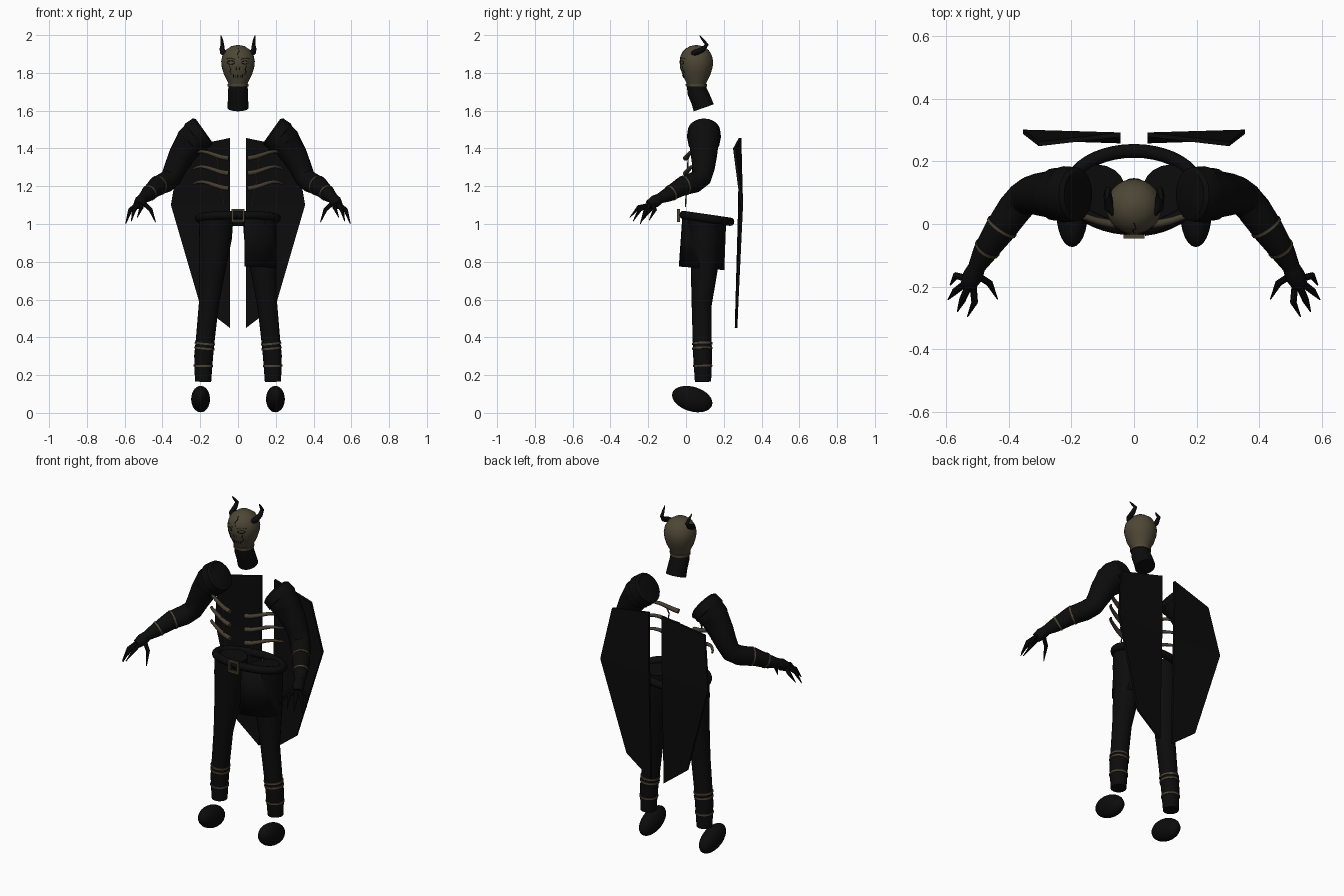
import bpy, bmesh, math
from mathutils import Vector, Matrix

if "Cube" in bpy.data.objects:
    bpy.data.objects.remove(bpy.data.objects["Cube"])


def material(name, rgb):
    m = bpy.data.materials.new(name)
    m.use_nodes = True
    m.diffuse_color = (*rgb, 1)
    m.node_tree.nodes["Principled BSDF"].inputs["Base Color"].default_value = (*rgb, 1)
    return m


BLACK = material("black cloth", (.0035, .0035, .0035))
BONE = material("aged bone", (.075, .062, .036))
RIB = material("brown bone", (.06, .047, .03))
X, Y, Z = Vector((1, 0, 0)), Vector((0, 1, 0)), Vector((0, 0, 1))


def finish(name, bm, mat, angle=40):
    bmesh.ops.recalc_face_normals(bm, faces=bm.faces[:])
    me = bpy.data.meshes.new(name)
    bm.to_mesh(me)
    bm.free()
    me.materials.append(mat)
    ob = bpy.data.objects.new(name, me)
    bpy.context.collection.objects.link(ob)
    bpy.ops.object.select_all(action='DESELECT')
    ob.select_set(True)
    bpy.context.view_layer.objects.active = ob
    if angle:
        bpy.ops.object.shade_smooth_by_angle(angle=math.radians(angle))
    return ob


def loft(name, stations, mat, ref=Y, sides=20, side=1, closed=False):
    """Round tube through stations of (x, y, z, radius)."""
    bm = bmesh.new()
    pts = [Vector((p[0] * side, p[1], p[2])) for p in stations]
    n = len(pts)
    rings = []
    for i, p in enumerate(pts):
        if closed:
            t = pts[(i + 1) % n] - pts[i - 1]
        else:
            t = pts[min(i + 1, n - 1)] - pts[max(i - 1, 0)]
        t.normalize()
        u = t.cross(ref).normalized()
        v = t.cross(u)
        ring = []
        for k in range(sides):
            a = 2 * math.pi * k / sides
            ring.append(bm.verts.new(p + (u * math.cos(a) + v * math.sin(a)) * stations[i][3]))
        rings.append(ring)
    for i in range(n if closed else n - 1):
        a, b = rings[i], rings[(i + 1) % n]
        for k in range(sides):
            j = (k + 1) % sides
            bm.faces.new((a[k], a[j], b[j], b[k]))
    if not closed:
        bm.faces.new(rings[0])
        bm.faces.new(rings[-1])
    return finish(name, bm, mat)


def band(name, path, seg, t, width, grow, mat, side):
    """Short cuff around one segment of a tube path."""
    a, b = Vector(path[seg]), Vector(path[seg + 1])
    dt = width / (b - a).length
    lo, hi = a.lerp(b, t - dt / 2), a.lerp(b, t + dt / 2)
    lo[3] += grow
    hi[3] += grow
    loft(name, [tuple(lo), tuple(hi)], mat, side=side)


def box(name, centre, size, mat):
    bm = bmesh.new()
    bmesh.ops.create_cube(bm, size=1, matrix=Matrix.Translation(centre) @ Matrix.Diagonal((*size, 1)))
    return finish(name, bm, mat, 0)


# Head: turned egg shape
HEAD_Y = .055
PROFILE = [(.046, 1.725), (.054, 1.75), (.074, 1.79), (.086, 1.83), (.089, 1.86),
           (.083, 1.89), (.066, 1.92), (.036, 1.941), (.006, 1.947)]
loft("head", [(0, HEAD_Y, z, r) for r, z in PROFILE], BONE, sides=32)
loft("jaw_rim", [(0, HEAD_Y, 1.728, .056), (0, HEAD_Y, 1.742, .057)], BONE, sides=32)


def on_face(x, z):
    for (r0, z0), (r1, z1) in zip(PROFILE, PROFILE[1:]):
        if z0 <= z <= z1:
            r = r0 + (r1 - r0) * (z - z0) / (z1 - z0)
            return (x, HEAD_Y - math.sqrt(max(r * r - x * x, 0)), z, .002)


# Face marks: eyes, nose slits, mouth stitches and cracks
for s, label in ((1, "left"), (-1, "right")):
    eye = [on_face(s * (.038 + .019 * math.cos(a)), 1.855 + .009 * math.sin(a))
           for a in [2 * math.pi * k / 12 for k in range(12)]]
    loft(label + "_eye_rim", eye, BLACK, sides=5, closed=True)
    loft(label + "_brow", [on_face(s * .015, 1.872), on_face(s * .04, 1.88), on_face(s * .06, 1.875)],
         RIB, ref=Z, sides=6)
    loft(label + "_nose_slit", [on_face(s * .007, 1.815), on_face(s * .01, 1.83)], BLACK, sides=5)
    loft(label + "_cheek_crack", [on_face(s * .045, 1.835), on_face(s * .038, 1.82),
                                  on_face(s * .044, 1.805), on_face(s * .034, 1.79)], BLACK, sides=5)
for k in range(5):
    x = (k - 2) * .012
    loft("mouth_stitch", [on_face(x, 1.775), on_face(x, 1.79)], BLACK, sides=5)
loft("brow_crack", [on_face(0, 1.93), on_face(.006, 1.915), on_face(-.004, 1.9), on_face(.003, 1.88)],
     BLACK, sides=5)

# Neck
loft("neck", [(0, .054, 1.735, .05), (0, .06, 1.7, .053), (0, .08, 1.655, .054), (0, .094, 1.615, .056)],
     BLACK, ref=X)

# Belt ring, lower at the back
ring = []
for k in range(40):
    a = 2 * math.pi * k / 40
    ring.append((.205 * math.cos(a), .11 + .124 * math.sin(a), 1.03 - .018 * math.sin(a), .022))
loft("belt", ring, BLACK, ref=Z, sides=12, closed=True)

# Buckle frame
for s in (1, -1):
    box("buckle_side", (s * .029, -.04, 1.045), (.01, .014, .07), BONE)
    box("buckle_bar", (0, -.04, 1.045 + s * .03), (.05, .014, .01), BONE)

# Hip cloth hanging on the left
bm = bmesh.new()
rows = []
for k in range(17):
    a = math.radians(-80 + 140 * k / 16)
    c, d = math.cos(a), math.sin(a)
    rows.append([bm.verts.new((.2 * c, .105 + .125 * d, 1.045 - .015 * d)),
                 bm.verts.new((.205 * c, .09 + .13 * d, .765 - .01 * d))])
for a, b in zip(rows, rows[1:]):
    bm.faces.new((a[0], b[0], b[1], a[1]))
cloth = finish("hip_cloth", bm, BLACK)
cloth.modifiers.new("thickness", 'SOLIDIFY').thickness = .008

LEG = [(.115, .1, 1.03, .09), (.12, .1, .93, .088), (.135, .098, .78, .073), (.155, .083, .57, .053),
       (.172, .085, .4, .05), (.182, .088, .3, .05), (.185, .09, .165, .043)]
ARM = [(.18, .095, 1.495, .075), (.187, .095, 1.49, .087), (.225, .095, 1.46, .09), (.226, .095, 1.459, .084),
       (.255, .095, 1.43, .084), (.256, .095, 1.429, .078), (.3, .095, 1.36, .069), (.33, .093, 1.3, .06),
       (.355, .08, 1.245, .055), (.385, .045, 1.22, .055), (.43, -.02, 1.2, .05), (.48, -.095, 1.155, .038),
       (.505, -.14, 1.135, .027)]
PALM = [(.5, -.13, 1.14, .026), (.515, -.165, 1.12, .033), (.53, -.195, 1.1, .026)]
# Finger root, bent knuckle and tip
FINGERS = {
    "thumb": ((.5, -.165, 1.11), (.462, -.19, 1.075), (.437, -.24, 1.01)),
    "index": ((.515, -.195, 1.1), (.51, -.25, 1.09), (.533, -.297, 1.035)),
    "middle": ((.53, -.2, 1.1), (.55, -.245, 1.075), (.565, -.28, 1.015)),
    "ring": ((.54, -.19, 1.1), (.572, -.215, 1.07), (.595, -.242, 1.0)),
    "little": ((.535, -.175, 1.105), (.57, -.165, 1.075), (.588, -.195, 1.02)),
}

for s, label in ((1, "left_"), (-1, "right_")):
    # Horn
    loft(label + "horn", [(.055, .03, 1.895, .015), (.08, .055, 1.91, .016), (.084, .09, 1.925, .014),
                          (.083, .11, 1.95, .01), (.086, .09, 1.975, .007), (.09, .073, 1.997, .002)],
         BLACK, ref=X, sides=10, side=s)

    # Leg with double and single cuffs, and foot
    loft(label + "leg", LEG, BLACK, side=s)
    for seg, t in ((4, .33), (4, .58), (5, .38)):
        band(label + "leg_cuff", LEG, seg, t, .01, .004, BONE, s)
    bm = bmesh.new()
    bmesh.ops.create_uvsphere(bm, u_segments=24, v_segments=16, radius=1,
                              matrix=Matrix.Translation((s * .198, .033, .073))
                              @ Matrix.Rotation(math.radians(-17), 4, 'X')
                              @ Matrix.Diagonal((.05, .11, .065, 1)))
    finish(label + "foot", bm, BLACK)

    # Sleeve with stepped shoulder, cuffs and clawed hand
    loft(label + "arm", ARM, BLACK, side=s)
    for seg, t in ((9, .85), (10, .8)):
        band(label + "arm_cuff", ARM, seg, t, .009, .003, BONE, s)
    loft(label + "palm", PALM, BLACK, side=s, sides=12)
    for name, (a, b, c) in FINGERS.items():
        loft(label + name + "_finger", [(*a, .012), (*b, .011), (*c, .002)], BLACK, sides=8, side=s)

    # Ribs curving round the chest
    for k, z in enumerate((1.36, 1.28, 1.2)):
        path = []
        for j in range(8):
            a = math.radians(-78 + 68 * j / 7)
            path.append((.24 * math.cos(a), .11 + .115 * math.sin(a),
                         z - .012 * math.cos(j * .8) + .003 * j, .014 - .0012 * j))
        loft(label + "rib_%d" % (k + 1), path, RIB, ref=Z, sides=10, side=s)

    # Jagged thread down the chest
    loft(label + "chest_thread", [(.115 - .04 * t + .006 * (-1) ** j, .012 - .015 * t, 1.36 - .27 * t, .004)
                                  for j, t in enumerate([i / 8 for i in range(9)])],
         RIB, sides=6, side=s)

    # Cape panel
    bm = bmesh.new()
    v = [bm.verts.new((s * x, y, z)) for x, y, z in (
        (.043, .286, 1.455), (.305, .256, 1.4), (.355, .295, 1.1),
        (.2, .27, .57), (.043, .265, .45), (.043, .283, 1.1))]
    bm.faces.new((v[0], v[1], v[2], v[5]))
    bm.faces.new((v[5], v[2], v[3], v[4]))
    cape = finish(label + "cape_panel", bm, BLACK, 0)
    mod = cape.modifiers.new("thickness", 'SOLIDIFY')
    mod.thickness, mod.offset = .014, 0
